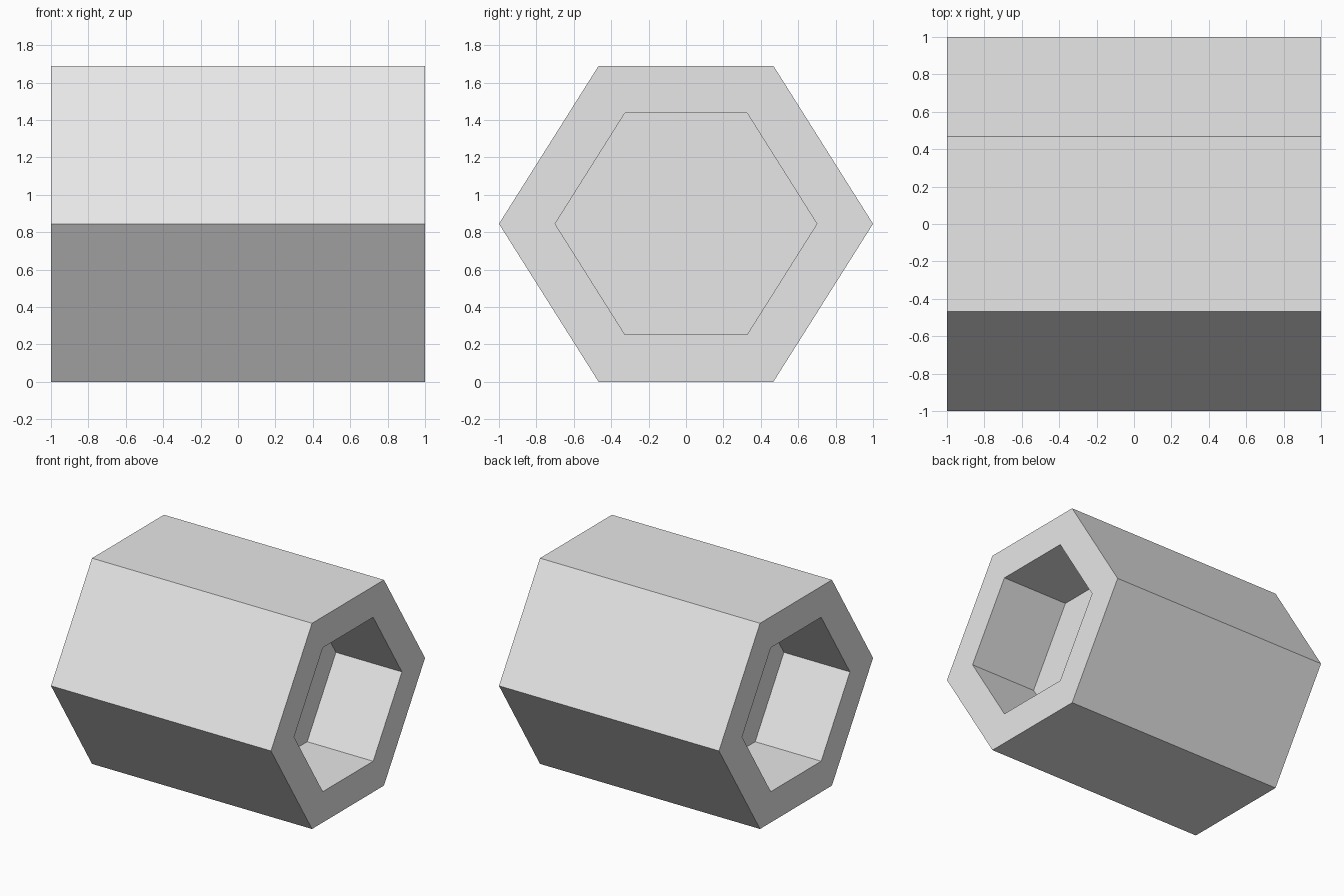
import bpy
import bmesh

cube = bpy.data.objects.get("Cube")
if cube:
    bpy.data.objects.remove(cube, do_unlink=True)

HALF_LENGTH = 1.0
MID_Z = 0.845
FLAT = 0.467          # half width of the flat top and bottom
BORE = 0.7            # size of the recess relative to the outside
DEPTH = 0.6           # depth of the recess at each end

grey = bpy.data.materials.new("light_grey")
grey.use_nodes = True
colour = (0.8, 0.8, 0.8, 1.0)
grey.diffuse_color = colour
grey.node_tree.nodes["Principled BSDF"].inputs["Base Color"].default_value = colour

bm = bmesh.new()


def ring(x, scale):
    """Hexagonal ring of vertices across the length axis."""
    outline = [(1, 0), (FLAT, MID_Z), (-FLAT, MID_Z),
               (-1, 0), (-FLAT, -MID_Z), (FLAT, -MID_Z)]
    return [bm.verts.new((x, y * scale, MID_Z + z * scale)) for y, z in outline]


# Rings from one recess floor, around the outside, to the other recess floor
floor_x = HALF_LENGTH - DEPTH
stations = [(-floor_x, BORE), (-HALF_LENGTH, BORE), (-HALF_LENGTH, 1),
            (HALF_LENGTH, 1), (HALF_LENGTH, BORE), (floor_x, BORE)]
rings = [ring(x, s) for x, s in stations]

for a, b in zip(rings, rings[1:]):
    for i in range(6):
        j = (i + 1) % 6
        bm.faces.new((a[i], a[j], b[j], b[i]))

# Recess floors
bm.faces.new(rings[0])
bm.faces.new(rings[-1])
bmesh.ops.recalc_face_normals(bm, faces=bm.faces)

mesh = bpy.data.meshes.new("hexagonal_sleeve")
bm.to_mesh(mesh)
bm.free()
mesh.materials.append(grey)
sleeve = bpy.data.objects.new("hexagonal_sleeve", mesh)
bpy.context.collection.objects.link(sleeve)
